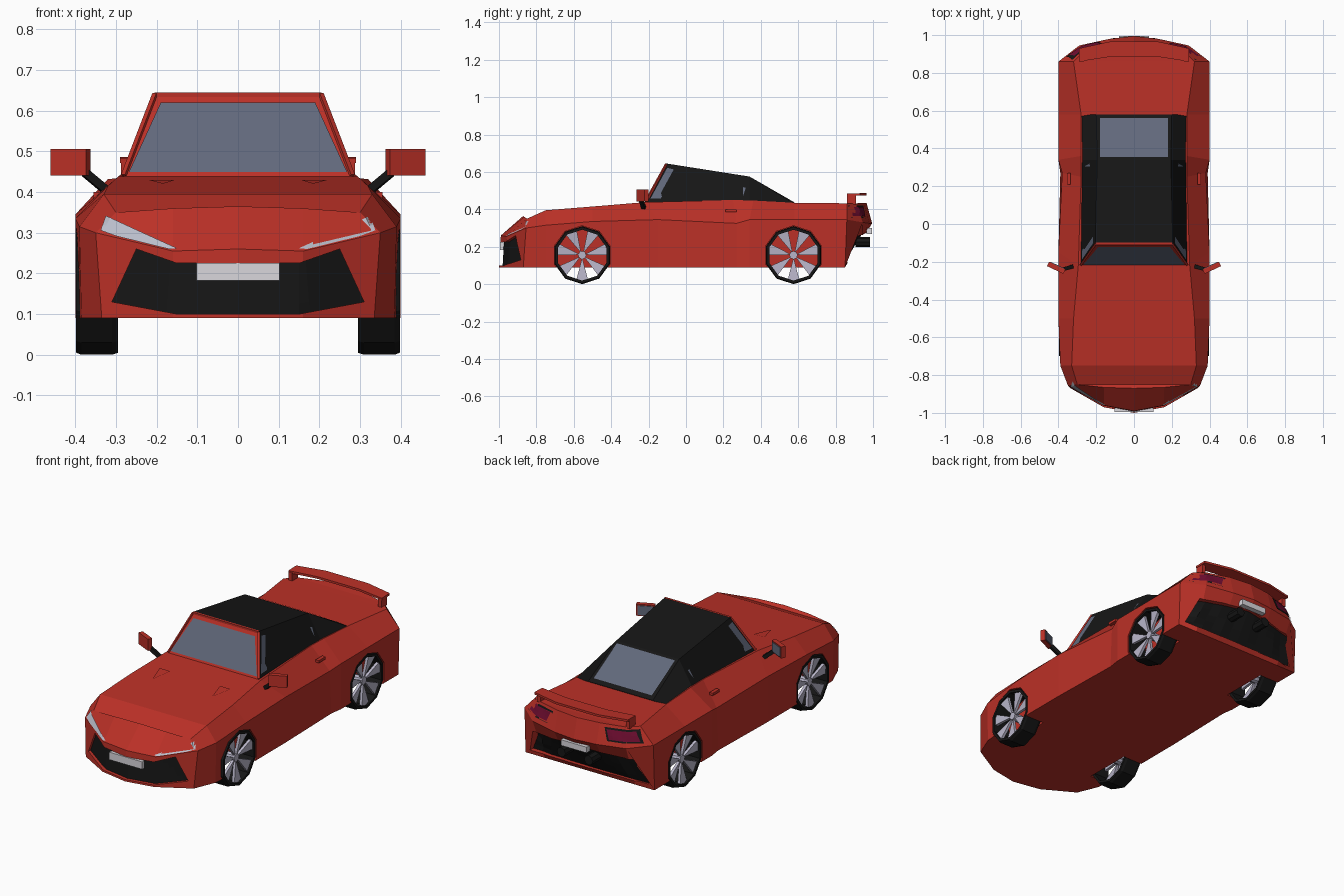
import bpy, bmesh
from math import sin, cos, pi, radians
from mathutils import Vector, Matrix
from mathutils.bvhtree import BVHTree

if "Cube" in bpy.data.objects:
    bpy.data.objects.remove(bpy.data.objects["Cube"])


def material(name, r, g, b):
    m = bpy.data.materials.new(name)
    m.diffuse_color = (r, g, b, 1)
    m.use_nodes = True
    m.node_tree.nodes["Principled BSDF"].inputs["Base Color"].default_value = m.diffuse_color
    return m


RED = material("red_paint", .50, .03, .02)
BLACK = material("black_trim", .008, .008, .008)
GLASS = material("tinted_glass", .12, .14, .20)
SILVER = material("silver", .48, .46, .58)
LENS = material("lamp_lens", .50, .52, .60)
TAIL = material("tail_lens", .16, .004, .03)
PLATE = material("plate_white", .70, .68, .72)


def mesh(name, verts, faces, mat):
    bm = bmesh.new()
    vs = [bm.verts.new(v) for v in verts]
    for f in faces:
        bm.faces.new([vs[i] for i in dict.fromkeys(f)])
    bmesh.ops.recalc_face_normals(bm, faces=bm.faces)
    me = bpy.data.meshes.new(name)
    bm.to_mesh(me)
    bm.free()
    ob = bpy.data.objects.new(name, me)
    bpy.context.collection.objects.link(ob)
    if mat:
        me.materials.append(mat)
    return ob


def box(name, loc, size, mat, rot=Matrix()):
    vs = [Vector(loc) + rot @ Vector((x * size[0], y * size[1], z * size[2]))
          for x in (-.5, .5) for y in (-.5, .5) for z in (-.5, .5)]
    return mesh(name, vs, [(0, 1, 3, 2), (4, 5, 7, 6), (0, 1, 5, 4),
                           (2, 3, 7, 6), (0, 2, 6, 4), (1, 3, 7, 5)], mat)


def bar(name, a, b, width, mat):
    a, b = Vector(a), Vector(b)
    rot = (b - a).to_track_quat('Y', 'Z').to_matrix().to_4x4()
    return box(name, (a + b) / 2, (width, (b - a).length, width), mat, rot)


def cylinder(name, loc, r, depth, axis, n, mat):
    e = Vector(axis)
    u = Vector((0, 0, -1))
    w = e.cross(u)
    vs = [Vector(loc) + e * d * depth / 2 + (u * cos(2 * pi * i / n) + w * sin(2 * pi * i / n)) * r
          for d in (-1, 1) for i in range(n)]
    fs = [(i, (i + 1) % n, n + (i + 1) % n, n + i) for i in range(n)]
    return mesh(name, vs, fs + [tuple(range(n)), tuple(range(n, 2 * n))], mat)


def tree(ob):
    return BVHTree.FromPolygons([v.co for v in ob.data.vertices],
                                [p.vertices[:] for p in ob.data.polygons])


def patch(name, bvh, direction, top, bottom, mat, offset=-.004, side=1, outward=0, rows=5, cols=6):
    """Panel between two polylines, projected on a surface; outward > 0 makes a solid."""
    d = Vector(direction)
    pts = []
    for r in range(rows + 1):
        line = [Vector(a).lerp(Vector(b), r / rows) for a, b in zip(top, bottom)]
        samples = [line[k].lerp(line[k + 1], c / cols) for k in range(len(line) - 1) for c in range(cols)]
        for p in samples + [line[-1]]:
            if d.x:
                o = Vector((0, p.x, p.y))
            elif d.y:
                o = Vector((p.x * side, 0, p.y))
            else:
                o = Vector((p.x * side, p.y, 0))
            hit = bvh.ray_cast(o - d * 2, d)[0] or bvh.find_nearest(o - d)[0]
            pts.append(hit + d * offset)
    w = (len(top) - 1) * cols + 1
    fs = [(r * w + c, r * w + c + 1, (r + 1) * w + c + 1, (r + 1) * w + c)
          for r in range(rows) for c in range(w - 1)]
    if outward:
        n = len(pts)
        pts += [p - d * outward for p in pts]
        fs += [tuple(i + n for i in f) for f in fs]
        rim = (list(range(w)) + [r * w + w - 1 for r in range(1, rows + 1)]
               + [rows * w + c for c in range(w - 2, -1, -1)] + [r * w for r in range(rows - 1, 0, -1)])
        fs += [(a, b, b + n, a + n) for a, b in zip(rim, rim[1:] + rim[:1])]
    return mesh(name, pts, fs, mat)


# Body shell: stations from nose to tail, each with sill (x, y), waist and top edge
stations = [
    (0, -1.0, 0, -.99, .26, 0, -.87, .365), (.16, -.97, .16, -.96, .255, .16, -.865, .36),
    (.335, -.87, .35, -.855, .30, .30, -.85, .35), (.385, -.75, .39, -.75, .315, .33, -.75, .395),
    (.40, -.55, .40, -.5, .335, .32, -.5, .415), (.40, -.15, .40, -.15, .345, .295, -.22, .438),
    (.39, .27, .38, .27, .325, .28, .25, .45), (.40, .34, .40, .34, .345, .28, .36, .447),
    (.40, .58, .40, .58, .345, .28, .58, .435), (.40, .85, .40, .86, .345, .32, .86, .432),
    (.28, .85, .29, .945, .33, .27, .91, .432), (.13, .85, .13, .98, .325, .13, .95, .435),
    (0, .85, 0, .995, .325, 0, .965, .435)]
n = len(stations)
ring = [(s, 1) for s in stations] + [(s, -1) for s in stations[-2:0:-1]]
N = len(ring)
verts = [p for s, m in ring for p in ((s[0] * m, s[1], .09), (s[2] * m, s[3], s[4]), (s[5] * m, s[6], s[7]))]
faces = [(3 * i + k, 3 * ((i + 1) % N) + k, 3 * ((i + 1) % N) + k + 1, 3 * i + k + 1)
         for i in range(N) for k in (0, 1)]
faces += [(3 * i + 2, 3 * i + 5, 3 * (N - i - 1) + 2, 3 * ((N - i) % N) + 2) for i in range(n - 1)]
faces.append(tuple(range(0, 3 * N, 3)))
body = mesh("body", verts, faces, RED)
skin = tree(body)


def cut(cutter):
    cutter.hide_render = True
    cutter.display_type = 'WIRE'
    m = body.modifiers.new(cutter.name, 'BOOLEAN')
    m.object = cutter
    m.solver = 'EXACT'


# Recessed grille and rear diffuser
recesses = {
    "grille": ((0, 1, 0), [(-.25, .26), (-.15, .225), (.15, .225), (.25, .26)],
               [(-.31, .13), (-.15, .10), (.15, .10), (.31, .13)]),
    "diffuser": ((0, -1, 0), [(-.31, .255), (0, .275), (.31, .255)],
                 [(-.365, .115), (0, .115), (.365, .115)])}
for name, (d, top, bottom) in recesses.items():
    patch(name, skin, d, top, bottom, BLACK, .019)
    cut(patch(name + "_cutter", skin, d, top, bottom, None, .02, outward=.1))

# Cabin: black roof with red screen surround
roof = [(.205, -.105, .645), (.195, .34, .575), (.20, .58, .437)]
base = [(.282, -.22, .435), (.28, .34, .435), (.28, .58, .43)]
cv = [(x * m, y, z) for m in (1, -1) for x, y, z in roof + base]
cabin = mesh("cabin", cv, [(0, 1, 7, 6), (1, 2, 8, 7), (0, 1, 4, 3), (1, 2, 5, 4), (6, 7, 10, 9),
                           (7, 8, 11, 10), (0, 3, 9, 6), (2, 5, 11, 8), (3, 4, 5, 11, 10, 9)], BLACK)
cabin.data.materials.append(RED)
cabin.data.polygons[6].material_index = 1
shell = tree(cabin)
patch("windscreen", shell, (0, 1, 0), [(-.19, .62), (.19, .62)], [(-.268, .45), (.268, .45)], GLASS)
patch("rear_window", shell, (0, 0, -1), [(-.18, .355), (.18, .355)], [(-.18, .56), (.18, .56)], GLASS)
bar("screen_header", (-.205, -.105, .639), (.205, -.105, .639), .012, RED)

# Plates and spoiler
box("front_plate", (0, -.985, .204), (.205, .02, .042), PLATE)
box("rear_plate", (0, .98, .285), (.16, .03, .032), PLATE)
edge = [(-.29, .86, .93), (-.13, .885, .965), (.13, .885, .965), (.29, .86, .93)]
sv = [(x, y, z) for x, f, r in edge for y, z in ((f, .472), (r, .474), (r, .486), (f, .484))]
sf = [(4 * i + k, 4 * i + (k + 1) % 4, 4 * i + 4 + (k + 1) % 4, 4 * i + 4 + k)
      for i in range(3) for k in range(4)]
mesh("spoiler", sv, sf + [(0, 1, 2, 3), (12, 13, 14, 15)], RED)

for s, tag in ((1, "right"), (-1, "left")):
    # Lamps, glass, pillars and bonnet vents
    patch("headlight_" + tag, skin, (0, 1, 0), [(.15, .262), (.26, .312), (.325, .342)],
          [(.17, .26), (.30, .292), (.338, .306)], LENS, side=s)
    patch("tail_surround_" + tag, skin, (0, -1, 0), [(.16, .42), (.325, .42)],
          [(.185, .352), (.36, .356)], BLACK, -.003, s)
    patch("tail_light_" + tag, skin, (0, -1, 0), [(.175, .412), (.315, .412)],
          [(.195, .362), (.345, .365)], TAIL, -.007, s)
    patch("side_window_" + tag, shell, (-s, 0, 0), [(-.10, .622), (.32, .515)],
          [(-.19, .457), (.30, .457)], GLASS)
    patch("bonnet_vent_" + tag, skin, (0, 0, -1), [(.155, -.38), (.22, -.38)],
          [(.182, -.485), (.188, -.485)], RED, -.005, s)
    bar("pillar_" + tag, (.28 * s, -.215, .44), (.203 * s, -.105, .64), .012, RED)
    # Mirror, handle, spoiler post, exhaust
    turn = Matrix.Rotation(radians(25 * s), 4, 'Z')
    box("mirror_" + tag, (.412 * s, -.232, .473), (.096, .025, .065), RED, turn)
    box("mirror_glass_" + tag, (.406 * s, -.219, .473), (.082, .004, .053), GLASS, turn)
    bar("mirror_stalk_" + tag, (.325 * s, -.225, .405), (.375 * s, -.24, .447), .02, BLACK)
    box("door_handle_" + tag, (.345 * s, .24, .393), (.02, .06, .014), RED)
    box("spoiler_post_" + tag, (.277 * s, .885, .452), (.022, .05, .05), RED)
    cylinder("exhaust_" + tag, (.085 * s, .945, .225), .027, .08, (0, 1, 0), 8, BLACK)
    # Wheels with arches
    for y, end in ((-.555, "front"), (.575, "rear")):
        label = end + "_" + tag
        cz = .155
        cut(cylinder("arch_cutter_" + label, (.385 * s, y, cz), .157, .21, (1, 0, 0), 10, None))
        section = [(.295, .15), (.31, .155), (.385, .155), (.398, .15), (.398, .136), (.295, .136)]
        k = len(section)
        tv = [(x * s, y + r * sin(i * pi / 5), cz - r * cos(i * pi / 5)) for i in range(10) for x, r in section]
        mesh("tyre_" + label, tv, [(k * i + j, k * i + (j + 1) % k, k * ((i + 1) % 10) + (j + 1) % k,
                                    k * ((i + 1) % 10) + j) for i in range(10) for j in range(k)], BLACK)
        pv, pf = [], []
        for i in range(7):
            a = 2 * pi * i / 7
            o = 6 * i
            for x0, x1 in ((.375, .388), (.36, .372)):
                for x, r, t in ((x0, .012, 0), (x1, .138, -.23), (x1, .138, .23)):
                    pv.append((x * s, y + r * sin(a + t), cz - r * cos(a + t)))
            pf += [(o, o + 1, o + 2), (o + 3, o + 4, o + 5), (o, o + 1, o + 4, o + 3),
                   (o + 1, o + 2, o + 5, o + 4), (o + 2, o, o + 3, o + 5)]
        mesh("spokes_" + label, pv, pf, SILVER)
        cylinder("hub_" + label, (.35 * s, y, cz), .022, .06, (1, 0, 0), 8, SILVER)
